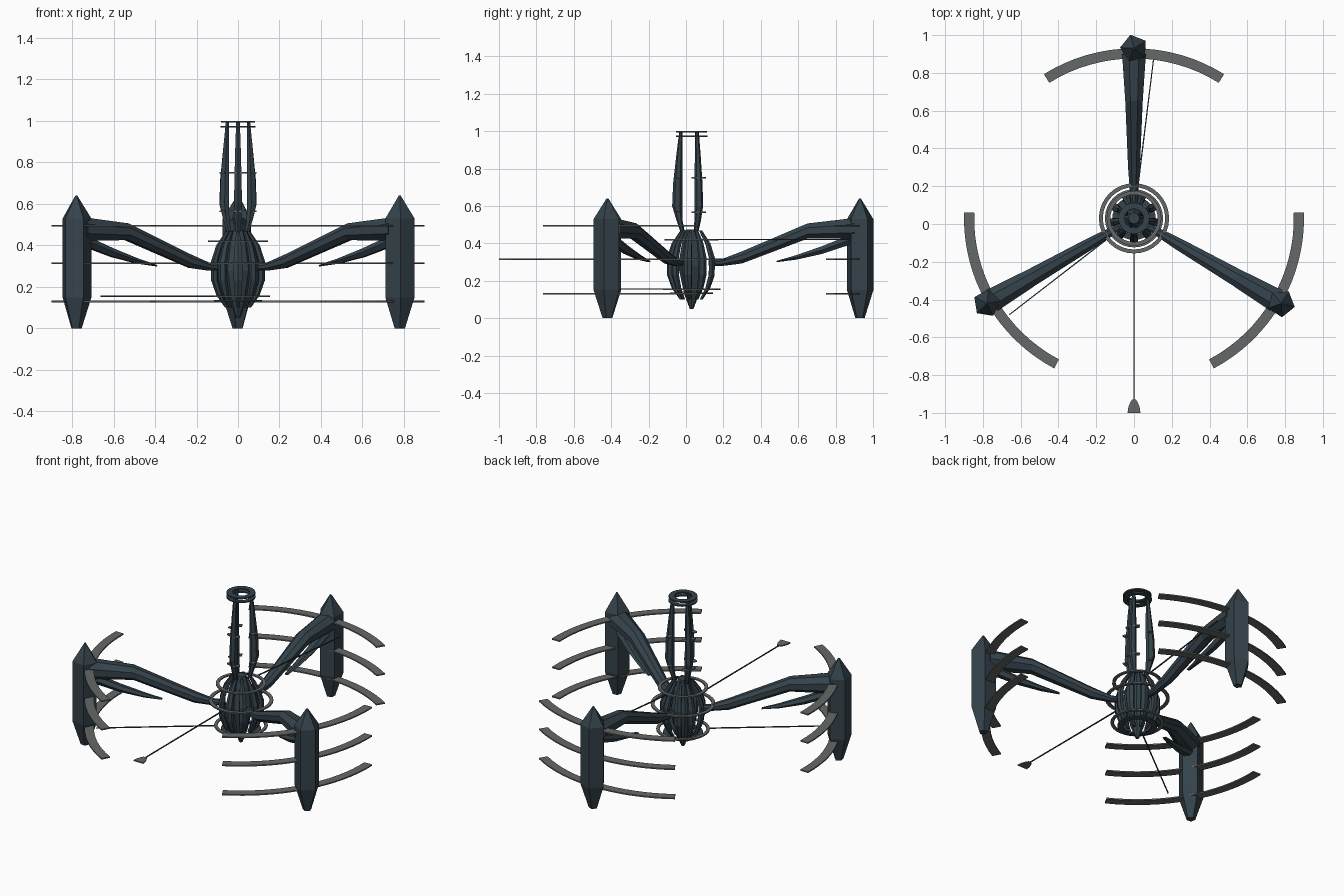
import bpy, bmesh
from math import sin, cos, pi, radians
from mathutils import Matrix, Vector

if "Cube" in bpy.data.objects:
    bpy.data.objects.remove(bpy.data.objects["Cube"])

HUB = Vector((0, 0.03, 0))


def material(name, rgb):
    m = bpy.data.materials.new(name)
    m.diffuse_color = (*rgb, 1)
    m.use_nodes = True
    m.node_tree.nodes["Principled BSDF"].inputs["Base Color"].default_value = m.diffuse_color
    return m


SLATE = material("slate", (0.035, 0.055, 0.07))
GREY = material("grey", (0.13, 0.14, 0.14))


def loft(name, rings, mat, angle=0, closed=False):
    """Skin a list of rings, turn it about the hub axis."""
    bm = bmesh.new()
    vs = [[bm.verts.new(p) for p in ring] for ring in rings]
    n = len(vs[0])
    for i in range(len(vs) if closed else len(vs) - 1):
        a, b = vs[i], vs[(i + 1) % len(vs)]
        for k in range(n):
            bm.faces.new((a[k], a[(k + 1) % n], b[(k + 1) % n], b[k]))
    if not closed:
        bm.faces.new(vs[0])
        bm.faces.new(vs[-1])
    bmesh.ops.recalc_face_normals(bm, faces=bm.faces)
    bm.transform(Matrix.Translation(HUB) @ Matrix.Rotation(radians(angle), 4, 'Z'))
    me = bpy.data.meshes.new(name)
    bm.to_mesh(me)
    bm.free()
    me.materials.append(mat)
    ob = bpy.data.objects.new(name, me)
    bpy.context.collection.objects.link(ob)
    return ob


def upright(name, prof, sides, angle=0, turn=0, mat=SLATE):
    """Vertical part: rows of (z, radial offset, radial half, tangent half)."""
    steps = [2 * pi * k / sides + radians(turn) for k in range(sides)]
    rings = [[(r + a * cos(t), b * sin(t), z) for t in steps] for z, r, a, b in prof]
    return loft(name, rings, mat, angle)


def outward(name, prof, sides, angle=0, turn=0, mat=SLATE):
    """Radial part: rows of (radius, z, half width, half height)."""
    steps = [2 * pi * k / sides + radians(turn) for k in range(sides)]
    rings = [[(r, w * cos(t), z + h * sin(t)) for t in steps] for r, z, w, h in prof]
    return loft(name, rings, mat, angle)


def band(name, r0, r1, z, start=0, sweep=360, n=32, t=0.004, mat=GREY):
    """Flat ring or arc of rectangular section."""
    full = sweep == 360
    rings = []
    for i in range(n if full else n + 1):
        a = radians(start + sweep * i / n)
        rings.append([(r * cos(a), r * sin(a), z + d)
                      for r, d in ((r0, -t), (r1, -t), (r1, t), (r0, t))])
    return loft(name, rings, mat, closed=full)


for i, a in enumerate((90, 210, 330)):
    # five-sided pylon
    upright(f"pylon_{i}", [(0, .9, .026, .026), (.15, .9, .074, .074),
                           (.53, .9, .074, .074), (.64, .9, .005, .005)], 5, a, 15)
    # rising arm
    outward(f"arm_{i}", [(.09, .295, .02, .015), (.16, .297, .025, .02), (.27, .325, .034, .035),
                         (.62, .466, .05, .044), (.87, .48, .068, .06)], 8, a, 22.5)
    # curved spur under the arm
    outward(f"spur_{i}", [(.455, .303, .012, .004), (.56, .325, .022, .014),
                          (.7, .365, .03, .024), (.85, .42, .034, .03)], 6, a)
    # three stacked arcs through each pylon
    for j, z in enumerate((.13, .315, .495)):
        band(f"arc_{i}_{j}", .846, .9, z, a - 32, 64, 16)
    # tower rib between the arms
    upright(f"tower_rib_{i}", [(.46, .048, .012, .012), (.52, .064, .016, .018),
                               (.6, .077, .027, .022), (.72, .074, .025, .02),
                               (.88, .065, .016, .015), (1.0, .058, .008, .01)], 6, a + 180)

# hub spindle
upright("hub_spindle", [(.05, 0, .01, .01), (.13, 0, .04, .04), (.28, 0, .072, .072),
                        (.41, 0, .05, .05), (.475, 0, .03, .03)], 8)

# hub cage ribs
RIB = [(.10, .055, .008, .008), (.16, .092, .014, .018), (.23, .114, .017, .024),
       (.32, .116, .017, .024), (.40, .092, .015, .018), (.47, .05, .009, .009)]
for k in range(9):
    upright(f"cage_rib_{k}", RIB, 6, 30 + k * 40)

# hub rings
for name, r0, r1, z in (("upper_ring", .125, .145, .42), ("middle_ring", .165, .186, .315),
                        ("lower_ring", .135, .154, .155), ("bottom_ring", .08, .115, .133)):
    band(name, r0, r1, z, mat=SLATE if name == "bottom_ring" else GREY)

# tower rings
for k, (r0, r1, z) in enumerate(((.05, .083, 1.0), (.058, .084, .976))):
    band(f"tower_top_ring_{k}", r0, r1, z - .004, n=24, mat=SLATE)
for k, z in enumerate((.565, .75)):
    for i, a in enumerate((90, 210, 330)):
        band(f"tower_clip_{k}_{i}", .066, .09, z, a + 150, 60, 6)

# pointer hands
for name, z, a, r0, r1 in (("upper_hand", .42, 83, .14, .85), ("lower_hand", .155, 217.7, .15, .834),
                           ("front_hand", .315, 270, .18, .965)):
    outward(name, [(r0, z, .005, .004), (r1, z, .004, .004)], 4, a, 45, SLATE)

# paddle on the front hand
outward("hand_paddle", [(.96, .315, .015, .005), (.975, .315, .029, .005), (1.0, .315, .042, .005),
                        (1.03, .315, .048, .005)], 4, 270, 45, GREY)
